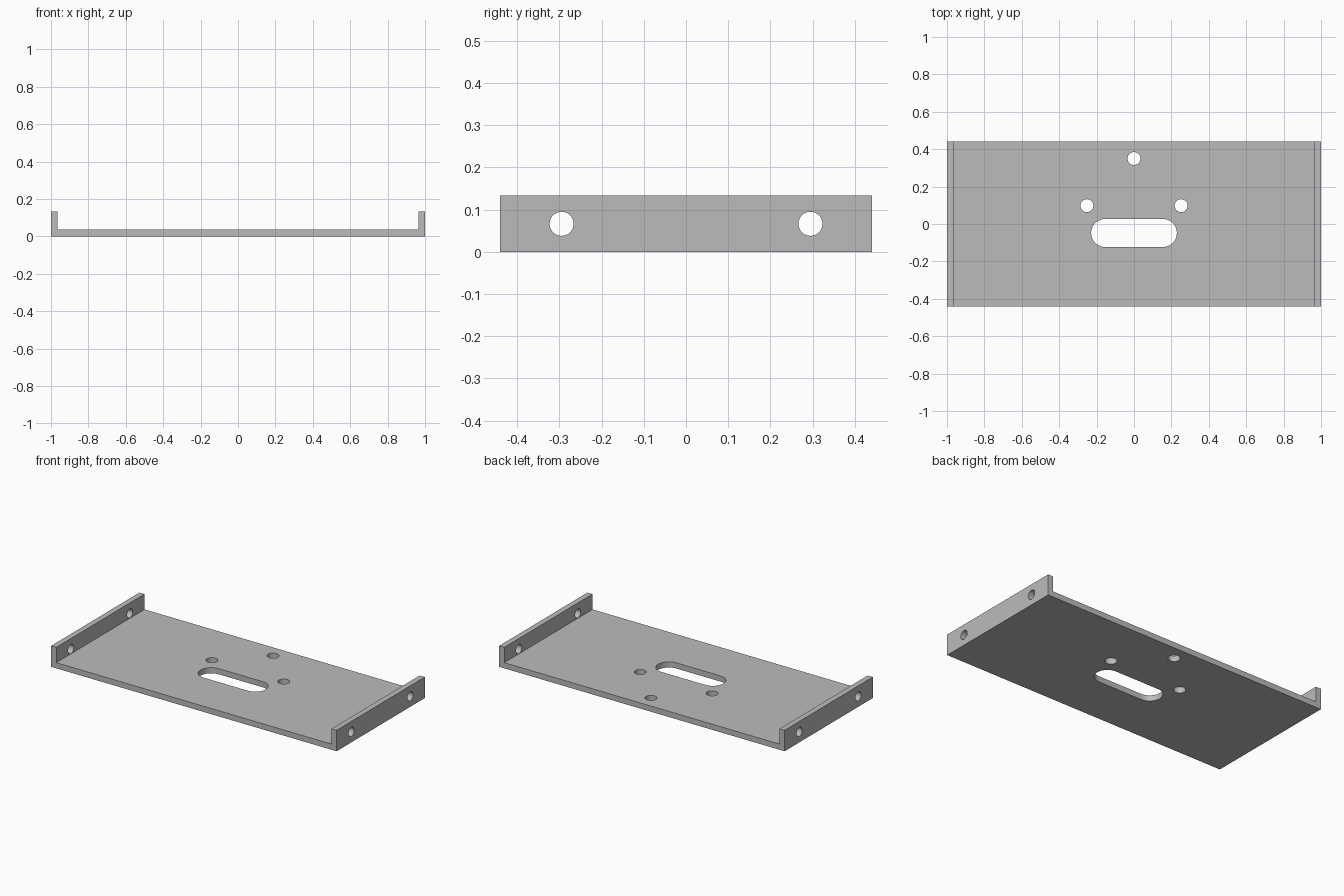
import bpy
import bmesh
from math import pi, cos, sin
from mathutils import Matrix

old = bpy.data.objects.get("Cube")
if old:
    bpy.data.objects.remove(old, do_unlink=True)

WIDTH, DEPTH, HEIGHT, SHEET = 2.0, 0.883, 0.133, 0.036

# Single grey metal
metal = bpy.data.materials.new("grey metal")
metal.use_nodes = True
grey = (0.5, 0.5, 0.5, 1)
metal.diffuse_color = grey
metal.node_tree.nodes["Principled BSDF"].inputs["Base Color"].default_value = grey


def prism(name, outline, length, matrix):
    """Extrude a 2D outline along its local z, centred, then place it."""
    bm = bmesh.new()
    face = bm.faces.new([bm.verts.new((u, v, -length / 2)) for u, v in outline])
    result = bmesh.ops.extrude_face_region(bm, geom=[face])
    top = [g for g in result["geom"] if isinstance(g, bmesh.types.BMVert)]
    bmesh.ops.translate(bm, verts=top, vec=(0, 0, length))
    bmesh.ops.transform(bm, matrix=matrix, verts=bm.verts)
    bmesh.ops.recalc_face_normals(bm, faces=bm.faces)
    mesh = bpy.data.meshes.new(name)
    bm.to_mesh(mesh)
    bm.free()
    mesh.materials.append(metal)
    obj = bpy.data.objects.new(name, mesh)
    bpy.context.collection.objects.link(obj)
    return obj


def rounded(radius, half_span=0.0, steps=24):
    """Circle, or a slot when its two halves are spread apart."""
    points = []
    for side, start in ((1, -pi / 2), (-1, pi / 2)):
        count = steps + 1 if half_span else steps
        for i in range(count):
            a = start + pi * i / steps
            points.append((side * half_span + radius * cos(a), radius * sin(a)))
    return points


# Channel: flat base with an upright flange at each end
half = WIDTH / 2
inner = half - SHEET
profile = [(-half, 0), (half, 0), (half, HEIGHT), (inner, HEIGHT),
           (inner, SHEET), (-inner, SHEET), (-inner, HEIGHT), (-half, HEIGHT)]
bracket = prism("mounting_bracket", profile, DEPTH, Matrix.Rotation(pi / 2, 4, "X"))

# Base openings: central slot and three screw holes
cutters = [prism("slot_cutter", rounded(0.075, 0.154), 0.2,
                 Matrix.Translation((0, -0.048, 0)))]
for x, y in ((0, 0.35), (-0.252, 0.098), (0.252, 0.098)):
    cutters.append(prism("screw_hole_cutter", rounded(0.0345), 0.2,
                         Matrix.Translation((x, y, 0))))

# Flange openings: two holes running through both ends
for y in (-0.295, 0.295):
    place = Matrix.Translation((0, y, HEIGHT / 2)) @ Matrix.Rotation(pi / 2, 4, "Y")
    cutters.append(prism("flange_hole_cutter", rounded(0.0285), WIDTH + 0.2, place))

# Cut every opening, then discard the cutters
for cutter in cutters:
    cutter.hide_render = True
    mod = bracket.modifiers.new("opening", "BOOLEAN")
    mod.operation = "DIFFERENCE"
    mod.solver = "EXACT"
    mod.object = cutter

bpy.ops.object.select_all(action="DESELECT")
bracket.select_set(True)
bpy.context.view_layer.objects.active = bracket
for mod in list(bracket.modifiers):
    bpy.ops.object.modifier_apply(modifier=mod.name)
for cutter in cutters:
    bpy.data.objects.remove(cutter, do_unlink=True)

bpy.ops.object.shade_smooth_by_angle(angle=pi / 6)
